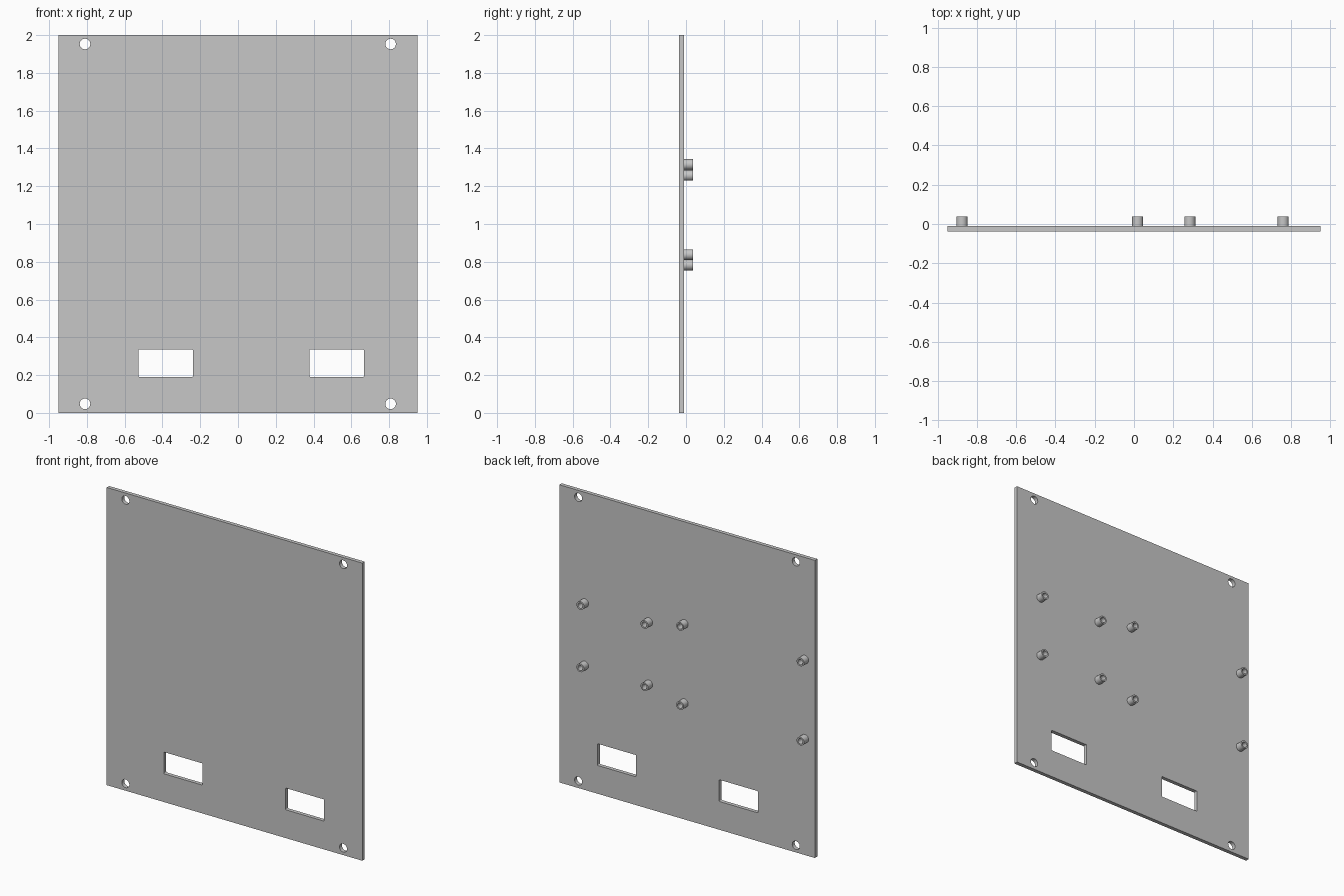
import bpy, bmesh
from math import sin, cos, pi, radians

cube = bpy.data.objects.get("Cube")
if cube:
    bpy.data.objects.remove(cube, do_unlink=True)

HALF_W, HEIGHT = 0.95, 2.0
FRONT, BACK, TIP = -0.037, -0.011, 0.037
HOLE_R, POST_R, BORE_R = 0.028, 0.028, 0.018

grey = bpy.data.materials.new("light_grey")
grey.use_nodes = True
colour = (0.57, 0.57, 0.57, 1)
grey.diffuse_color = colour
grey.node_tree.nodes["Principled BSDF"].inputs["Base Color"].default_value = colour


def arc(cx, cz, r, start, end, steps):
    angles = [start + (end - start) * i / steps for i in range(steps + 1)]
    return [(cx + r * cos(a), cz + r * sin(a)) for a in angles]


def circle(cx, cz, r, steps=32):
    return arc(cx, cz, r, 0, 2 * pi, steps)[:-1]


def rounded_rect(x0, x1, z0, z1, r):
    corners = [(x1 - r, z1 - r), (x0 + r, z1 - r), (x0 + r, z0 + r), (x1 - r, z0 + r)]
    points = []
    for i, (cx, cz) in enumerate(corners):
        points += arc(cx, cz, r, i * pi / 2, (i + 1) * pi / 2, 4)
    return points


def finish(name, bm):
    bmesh.ops.remove_doubles(bm, verts=bm.verts, dist=0.0001)
    bmesh.ops.recalc_face_normals(bm, faces=bm.faces)
    mesh = bpy.data.meshes.new(name)
    bm.to_mesh(mesh)
    bm.free()
    mesh.materials.append(grey)
    obj = bpy.data.objects.new(name, mesh)
    bpy.context.collection.objects.link(obj)
    bpy.ops.object.select_all(action="DESELECT")
    obj.select_set(True)
    bpy.context.view_layer.objects.active = obj
    bpy.ops.object.shade_smooth_by_angle(angle=radians(30))


# Plate outline, corner screw holes and two windows
outlines = [[(-HALF_W, 0), (HALF_W, 0), (HALF_W, HEIGHT), (-HALF_W, HEIGHT)]]
outlines += [circle(x, z, HOLE_R) for x in (-0.81, 0.808) for z in (0.048, 1.953)]
outlines += [rounded_rect(x, x + 0.287, 0.19, 0.336, 0.005) for x in (-0.526, 0.379)]

# Fill the flat panel around its openings, then give it thickness
bm = bmesh.new()
for points in outlines:
    verts = [bm.verts.new((x, FRONT, z)) for x, z in points]
    for a, b in zip(verts, verts[1:] + verts[:1]):
        bm.edges.new((a, b))
bmesh.ops.triangle_fill(bm, use_beauty=True, use_dissolve=False,
                        edges=bm.edges[:], normal=(0, -1, 0))
result = bmesh.ops.extrude_face_region(bm, geom=bm.faces[:], use_keep_orig=True)
moved = [g for g in result["geom"] if isinstance(g, bmesh.types.BMVert)]
bmesh.ops.translate(bm, verts=moved, vec=(0, BACK - FRONT, 0))
finish("plate", bm)


# Hollow standoffs on the back
def standoff(name, x, z):
    profile = [(0, BACK + 0.001), (BORE_R, BACK + 0.001), (BORE_R, TIP),
               (POST_R, TIP), (POST_R, BACK)]
    bm = bmesh.new()
    verts = [bm.verts.new((x + r, y, z)) for r, y in profile]
    edges = [bm.edges.new(pair) for pair in zip(verts, verts[1:])]
    bmesh.ops.spin(bm, geom=verts + edges, cent=(x, 0, z), axis=(0, 1, 0),
                   angle=2 * pi, steps=32, use_merge=True)
    finish(name, bm)


groups = {"narrow": ((0.284, 0.76), (0.838, 1.257)),
          "wide": ((-0.876, 0.019), (0.783, 1.315))}
for label, (xs, zs) in groups.items():
    for side, x in zip(("right", "left"), xs):
        for level, z in zip(("lower", "upper"), zs):
            standoff(f"{label}_standoff_{side}_{level}", x, z)
